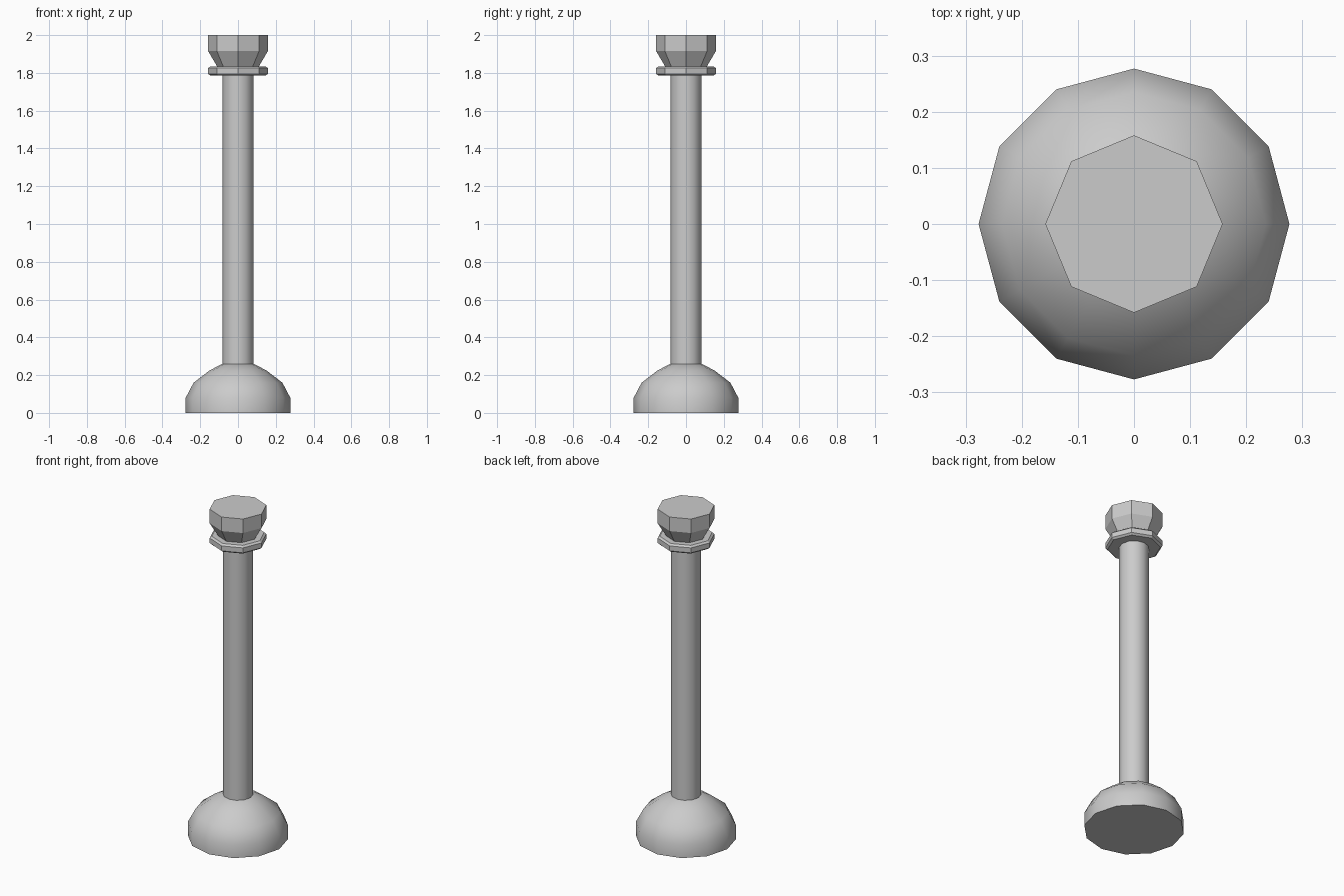
import bpy
import bmesh
from math import cos, sin, tau, radians

cube = bpy.data.objects.get("Cube")
if cube:
    bpy.data.objects.remove(cube)

grey = bpy.data.materials.new("plain grey")
grey.use_nodes = True
grey.diffuse_color = (0.6, 0.6, 0.6, 1)
grey.node_tree.nodes["Principled BSDF"].inputs["Base Color"].default_value = grey.diffuse_color


def turned_part(name, profile, sides, smooth):
    """Closed solid turned around z from (radius, height) points, bottom to top."""
    bm = bmesh.new()
    rings = [[bm.verts.new((r * cos(tau * i / sides), r * sin(tau * i / sides), z))
              for i in range(sides)] for r, z in profile]
    for low, high in zip(rings, rings[1:]):
        for i in range(sides):
            j = (i + 1) % sides
            bm.faces.new((low[i], low[j], high[j], high[i]))
    bm.faces.new(rings[0][::-1])
    bm.faces.new(rings[-1])
    mesh = bpy.data.meshes.new(name)
    bm.to_mesh(mesh)
    bm.free()
    mesh.materials.append(grey)
    part = bpy.data.objects.new(name, mesh)
    bpy.context.collection.objects.link(part)
    if smooth:
        bpy.ops.object.select_all(action="DESELECT")
        part.select_set(True)
        bpy.context.view_layer.objects.active = part
        bpy.ops.object.shade_smooth_by_angle(angle=radians(40))
    return part


# Domed foot and the shaft rising out of it
turned_part("domed_base", [(0.277, 0), (0.277, 0.08), (0.235, 0.16),
                           (0.15, 0.225), (0.083, 0.26)], 12, True)
turned_part("shaft", [(0.083, 0.255), (0.083, 1.80)], 12, True)

# Eight-sided collar with chamfered rims, and the flared cup above it
turned_part("collar", [(0.146, 1.785), (0.158, 1.795),
                       (0.158, 1.825), (0.146, 1.835)], 8, False)
turned_part("flared_cap", [(0.108, 1.83), (0.158, 1.915), (0.158, 2.0)], 8, False)
